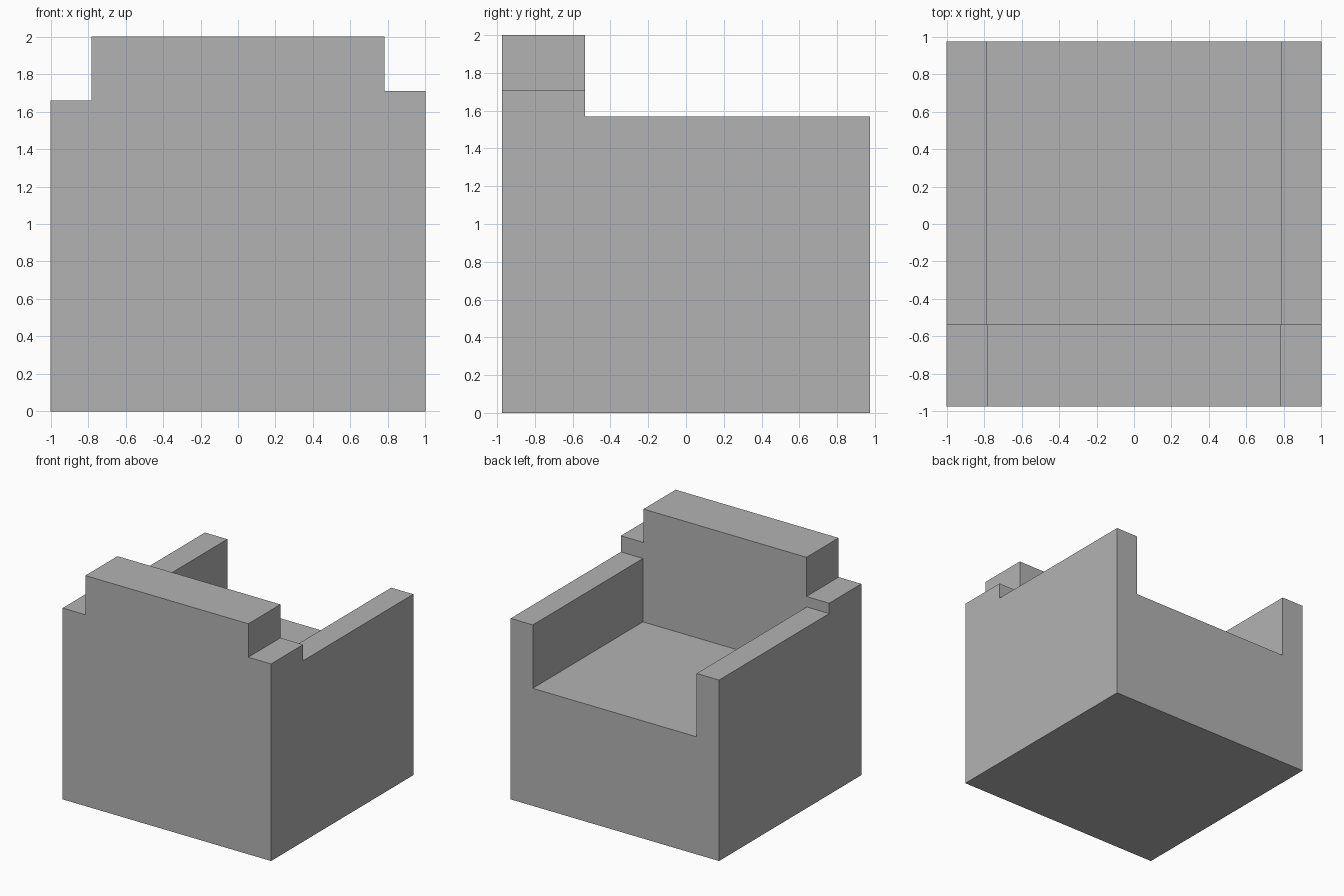
import bpy
import bmesh
from mathutils import Matrix, Vector

if "Cube" in bpy.data.objects:
    bpy.data.objects.remove(bpy.data.objects["Cube"], do_unlink=True)

# Main dimensions
HALF_W, HALF_D, HEIGHT = 1.0, 0.975, 2.0
BACK_Y = -0.535            # inner face of the backrest
ARM_TOP, SEAT_TOP = 1.57, 1.02
ARM_IN_RIGHT, ARM_IN_LEFT = -0.785, 0.788
BACKREST_X = 0.782
OUT = 3.0                  # cutters reach past the body

grey = bpy.data.materials.new("plain_grey")
grey.use_nodes = True
grey.diffuse_color = (0.45, 0.45, 0.45, 1)
grey.node_tree.nodes["Principled BSDF"].inputs["Base Color"].default_value = grey.diffuse_color


def box(name, low, high):
    """Make a box object spanning two opposite corners."""
    low, high = Vector(low), Vector(high)
    bm = bmesh.new()
    bmesh.ops.create_cube(bm, size=1, matrix=Matrix.Translation((low + high) / 2)
                          @ Matrix.Diagonal((high - low).to_4d()))
    mesh = bpy.data.meshes.new(name)
    bm.to_mesh(mesh)
    bm.free()
    mesh.materials.append(grey)
    obj = bpy.data.objects.new(name, mesh)
    bpy.context.scene.collection.objects.link(obj)
    return obj


# Solid block that the chair is carved from
chair = box("armchair_body", (-HALF_W, -HALF_D, 0), (HALF_W, HALF_D, HEIGHT))

cutters = [
    # space above the arms, in front of the backrest
    box("arm_top_cutter", (-OUT, BACK_Y, ARM_TOP), (OUT, OUT, OUT)),
    # seat well between the arms
    box("seat_cutter", (ARM_IN_RIGHT, BACK_Y, SEAT_TOP), (ARM_IN_LEFT, OUT, OUT)),
    # steps beside the backrest, one slightly higher than the other
    box("right_step_cutter", (-OUT, -OUT, 1.66), (-BACKREST_X, 0, OUT)),
    box("left_step_cutter", (BACKREST_X, -OUT, 1.71), (OUT, 0, OUT)),
]

for cutter in cutters:
    cutter.hide_render = True
    cut = chair.modifiers.new(cutter.name, "BOOLEAN")
    cut.operation = "DIFFERENCE"
    cut.solver = "EXACT"
    cut.object = cutter

# Bake the cuts and drop the cutters
bpy.context.view_layer.update()
carved = bpy.data.meshes.new_from_object(
    chair.evaluated_get(bpy.context.evaluated_depsgraph_get()))
chair.modifiers.clear()
chair.data = carved
carved.materials.clear()
carved.materials.append(grey)
for face in carved.polygons:
    face.material_index = 0
for cutter in cutters:
    bpy.data.objects.remove(cutter, do_unlink=True)
